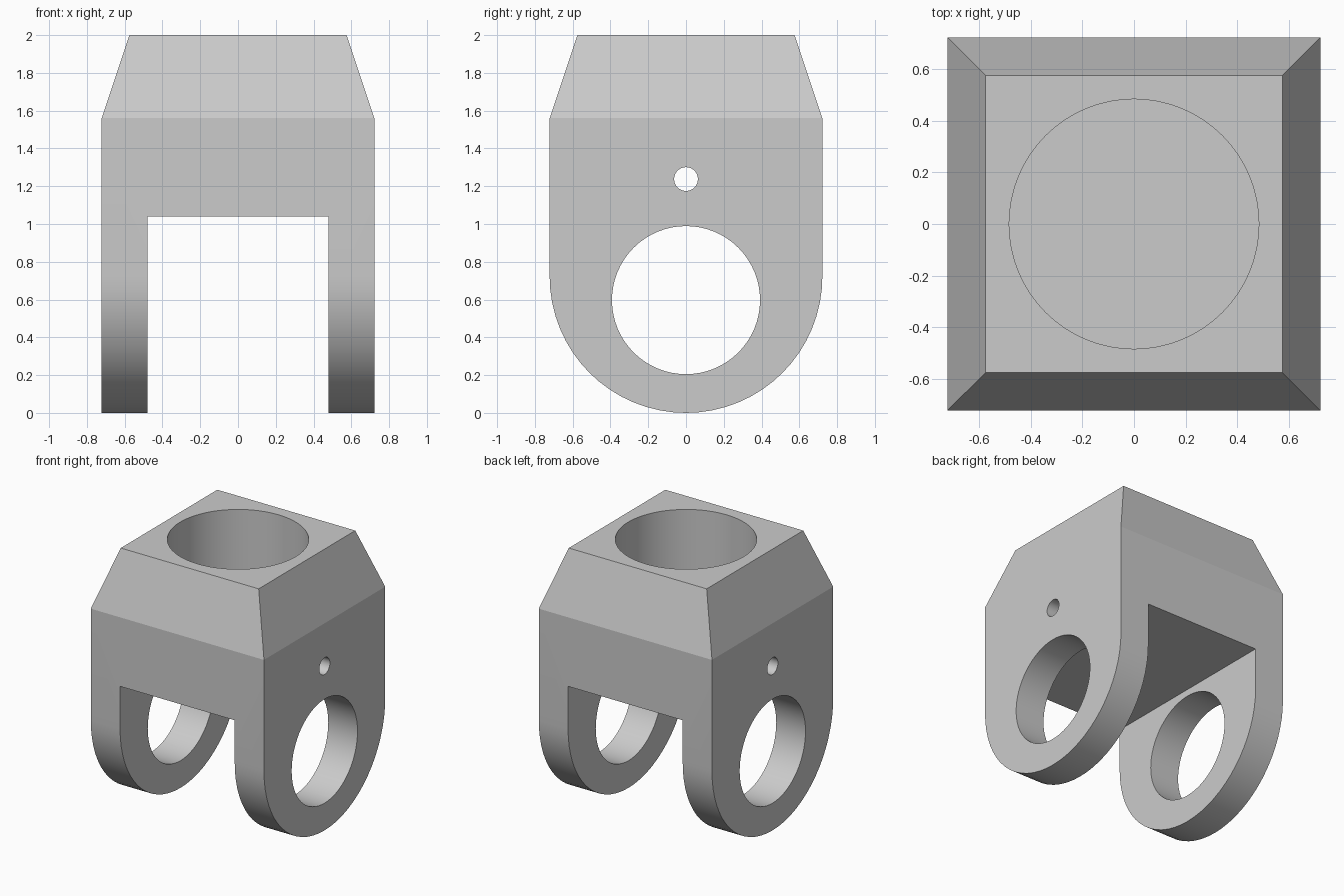
import bpy, bmesh, math
from mathutils import Vector

if "Cube" in bpy.data.objects:
    bpy.data.objects.remove(bpy.data.objects["Cube"], do_unlink=True)

HALF, TOP_HALF = 0.722, 0.575      # body and chamfered top half widths
SHOULDER, TOP = 1.56, 2.0          # chamfer start and top heights
STEPS = 32

# Grey metal
metal = bpy.data.materials.new("grey metal")
metal.use_nodes = True
grey = (0.6, 0.6, 0.6, 1)
metal.diffuse_color = grey
metal.node_tree.nodes["Principled BSDF"].inputs["Base Color"].default_value = grey

# Yoke body: rounded side profile extruded across x
profile = [(TOP_HALF, TOP), (-TOP_HALF, TOP), (-HALF, SHOULDER)]
for i in range(STEPS + 1):
    a = math.pi * (1 + i / STEPS)
    profile.append((HALF * math.cos(a), HALF + HALF * math.sin(a)))
profile.append((HALF, SHOULDER))

bm = bmesh.new()
face = bm.faces.new([bm.verts.new((-HALF, y, z)) for y, z in profile])
side = bmesh.ops.extrude_face_region(bm, geom=[face])["geom"]
bmesh.ops.translate(bm, vec=(2 * HALF, 0, 0),
                    verts=[v for v in side if isinstance(v, bmesh.types.BMVert)])

# Sloped chamfers on the left and right
for s in (-1, 1):
    cut = bmesh.ops.bisect_plane(
        bm, geom=bm.verts[:] + bm.edges[:] + bm.faces[:], dist=1e-5,
        plane_co=(s * HALF, 0, SHOULDER),
        plane_no=Vector((s * (TOP - SHOULDER), 0, HALF - TOP_HALF)).normalized(),
        clear_outer=True)
    bmesh.ops.holes_fill(bm, edges=[e for e in bm.edges if e.is_boundary], sides=0)
bmesh.ops.remove_doubles(bm, verts=bm.verts, dist=1e-4)
bmesh.ops.recalc_face_normals(bm, faces=bm.faces)
mesh = bpy.data.meshes.new("yoke_body")
bm.to_mesh(mesh)
bm.free()
mesh.materials.append(metal)
body = bpy.data.objects.new("yoke_body", mesh)
bpy.context.collection.objects.link(body)


def carve(name):
    """Subtract the active object from the body, then discard it."""
    cutter = bpy.context.object
    cutter.name = name
    cutter.hide_render = True
    cutter.data.materials.append(metal)
    bpy.ops.object.select_all(action='DESELECT')
    body.select_set(True)
    bpy.context.view_layer.objects.active = body
    mod = body.modifiers.new(name, 'BOOLEAN')
    mod.operation, mod.solver, mod.object = 'DIFFERENCE', 'EXACT', cutter
    bpy.ops.object.modifier_apply(modifier=mod.name)
    bpy.data.objects.remove(cutter, do_unlink=True)


def carve_round(name, radius, depth, z, rotation=(0, 0, 0), sides=64):
    bpy.ops.mesh.primitive_cylinder_add(vertices=sides, radius=radius, depth=depth,
                                        location=(0, 0, z), rotation=rotation)
    carve(name)


# Slot between the two fork arms
bpy.ops.mesh.primitive_cube_add(size=1, location=(0, 0, 0.42))
bpy.context.object.scale = (0.956, 2, 1.24)
carve("fork_slot")

# Pivot holes, shaft socket and cross pin hole
across = (0, math.pi / 2, 0)
carve_round("pivot_holes", 0.392, 2, 0.597, across)
carve_round("shaft_socket", 0.483, 1.0, 1.14 + 0.5)
carve_round("pin_hole", 0.063, 2, 1.238, across, 32)

# Smooth curved walls, crisp edges elsewhere
bpy.ops.object.shade_smooth_by_angle(angle=math.radians(15))
